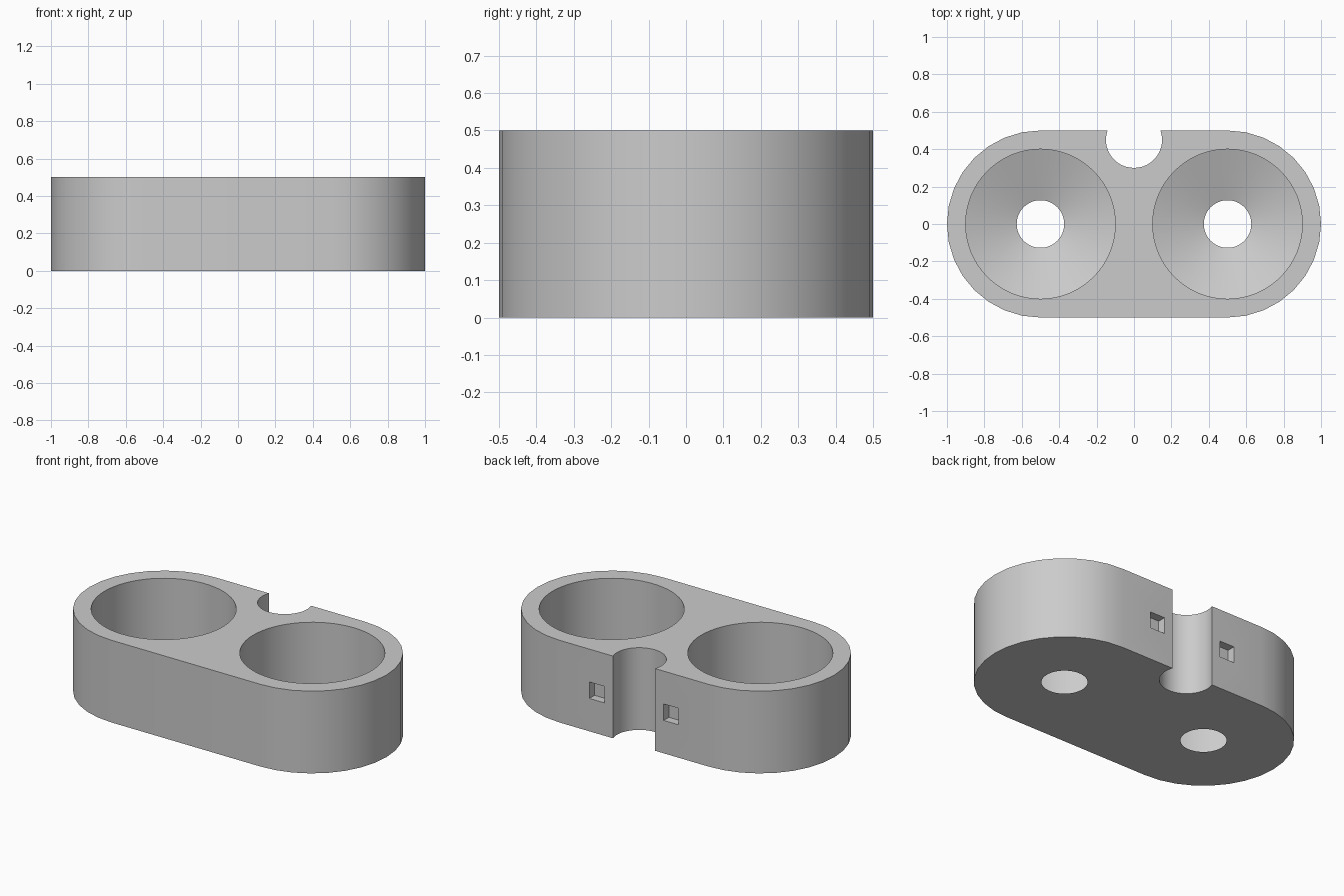
import bpy, bmesh
from math import pi, sin, cos

if "Cube" in bpy.data.objects:
    bpy.data.objects.remove(bpy.data.objects["Cube"], do_unlink=True)

grey = bpy.data.materials.new("light grey")
grey.use_nodes = True
colour = (0.6, 0.6, 0.6, 1)
grey.diffuse_color = colour
grey.node_tree.nodes["Principled BSDF"].inputs["Base Color"].default_value = colour

HEIGHT, CUP_X, CUP_R, HOLE_R, FLOOR = 0.5, 0.5, 0.4, 0.127, 0.1


def ring(cx, cy, r, n, start=0.0, sweep=2 * pi, closed=True):
    steps = n if closed else n - 1
    return [(cx + r * cos(start + sweep * i / steps),
             cy + r * sin(start + sweep * i / steps)) for i in range(n)]


def loft(name, layers):
    """Solid through stacked outlines, each given as (outline, z)."""
    bm = bmesh.new()
    loops = [[bm.verts.new((x, y, z)) for x, y in pts] for pts, z in layers]
    bm.faces.new(loops[0][::-1])
    bm.faces.new(loops[-1])
    for low, high in zip(loops, loops[1:]):
        n = len(low)
        for i in range(n):
            j = (i + 1) % n
            bm.faces.new((low[i], low[j], high[j], high[i]))
    bmesh.ops.recalc_face_normals(bm, faces=bm.faces)
    mesh = bpy.data.meshes.new(name)
    bm.to_mesh(mesh)
    bm.free()
    mesh.materials.append(grey)
    obj = bpy.data.objects.new(name, mesh)
    bpy.context.collection.objects.link(obj)
    return obj


# Body: stadium outline with rounded ends
outline = (ring(CUP_X, 0, 0.5, 17, -pi / 2, pi, False)
           + ring(-CUP_X, 0, 0.5, 17, pi / 2, pi, False))
body = loft("twin_cup_body", [(outline, 0), (outline, HEIGHT)])

cutters = []
slope = (CUP_R - HOLE_R) / FLOOR
for side in (-1, 1):
    # Cup: straight wall, then a funnel floor down to the drain hole
    cx = side * CUP_X
    wide = ring(cx, 0, CUP_R, 64)
    tip = ring(cx, 0, HOLE_R - 0.02 * slope, 64)
    cutters.append(loft("cup_cutter", [(tip, -0.02), (wide, FLOOR), (wide, HEIGHT + 0.1)]))
    # Shallow square pocket in the back, beside the notch
    x = side * 0.25
    square = [(x - 0.05, 0.45), (x + 0.05, 0.45), (x + 0.05, 0.55), (x - 0.05, 0.55)]
    cutters.append(loft("pocket_cutter", [(square, 0.2), (square, 0.3)]))

# Round notch through the back edge
notch = ring(0, 0.45, 0.15, 48)
cutters.append(loft("notch_cutter", [(notch, -0.1), (notch, HEIGHT + 0.1)]))

for cutter in cutters:
    cutter.hide_render = True
    mod = body.modifiers.new("cut", "BOOLEAN")
    mod.operation = "DIFFERENCE"
    mod.solver = "EXACT"
    mod.object = cutter

# Bake the cuts and drop the cutters
bpy.context.view_layer.update()
graph = bpy.context.evaluated_depsgraph_get()
result = bpy.data.meshes.new_from_object(body.evaluated_get(graph))
body.modifiers.clear()
body.data = result
for cutter in cutters:
    bpy.data.objects.remove(cutter, do_unlink=True)

bpy.ops.object.select_all(action="DESELECT")
body.select_set(True)
bpy.context.view_layer.objects.active = body
bpy.ops.object.shade_smooth_by_angle(angle=pi / 9)
